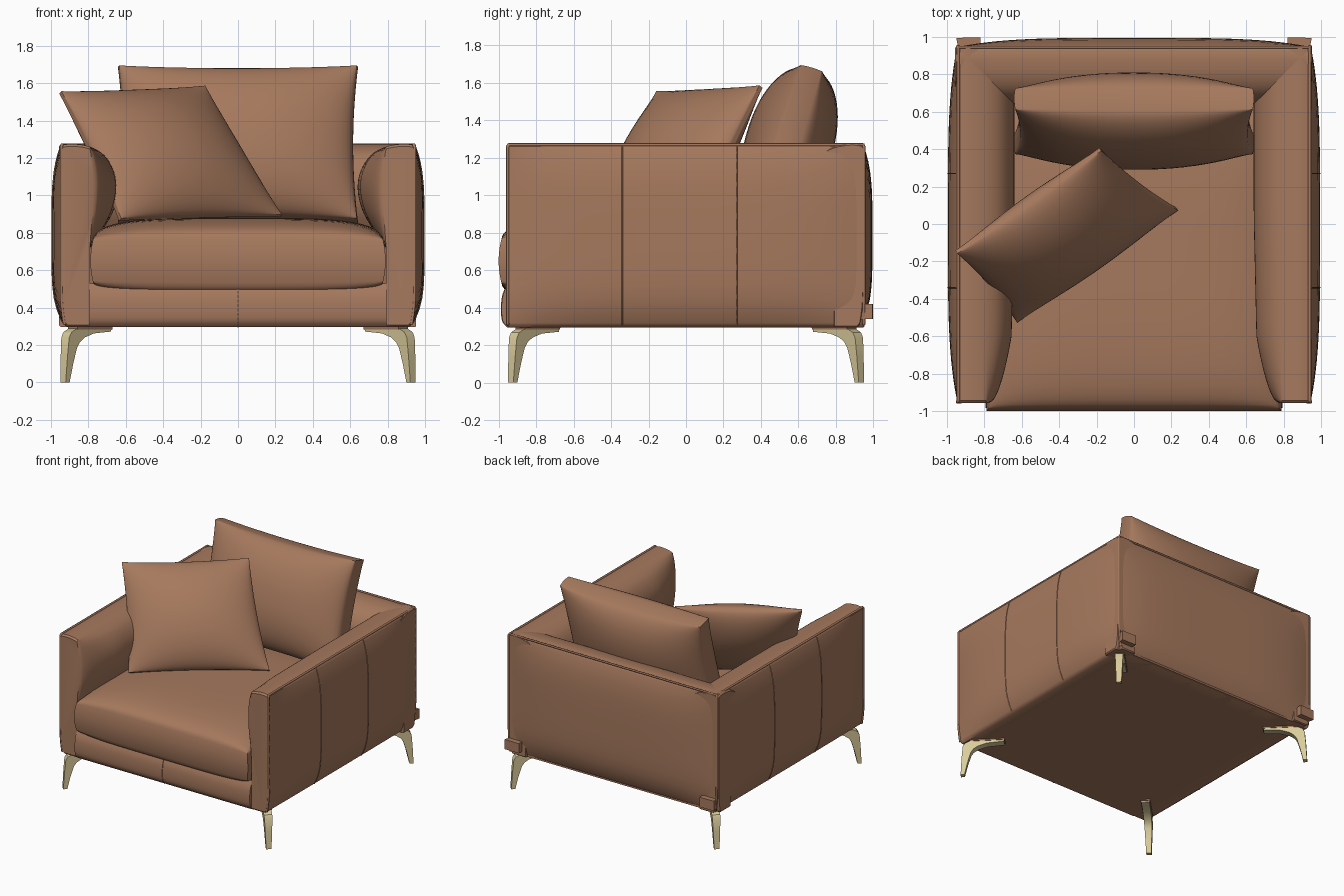
import bpy, bmesh, math
from mathutils import Vector as V

if "Cube" in bpy.data.objects:
    bpy.data.objects.remove(bpy.data.objects["Cube"])


def material(name, rgb):
    m = bpy.data.materials.new(name)
    m.diffuse_color = (*rgb, 1)
    m.use_nodes = True
    m.node_tree.nodes["Principled BSDF"].inputs["Base Color"].default_value = m.diffuse_color
    return m


LEATHER = material("tan leather", (0.38, 0.19, 0.11))
BRASS = material("pale brass", (0.70, 0.60, 0.33))


def finish(name, bm, mat, angle=38):
    bmesh.ops.recalc_face_normals(bm, faces=bm.faces)
    me = bpy.data.meshes.new(name)
    bm.to_mesh(me)
    bm.free()
    me.materials.append(mat)
    ob = bpy.data.objects.new(name, me)
    bpy.context.collection.objects.link(ob)
    bpy.ops.object.select_all(action='DESELECT')
    ob.select_set(True)
    bpy.context.view_layer.objects.active = ob
    bpy.ops.object.shade_smooth_by_angle(angle=math.radians(angle))
    return ob


def loft(name, rings, mat, angle=38):
    """Skin a list of equal closed rings and cap both ends."""
    bm = bmesh.new()
    vs = [[bm.verts.new(p) for p in r] for r in rings]
    n = len(vs[0])
    for a, b in zip(vs, vs[1:]):
        for i in range(n):
            j = (i + 1) % n
            bm.faces.new((a[i], a[j], b[j], b[i]))
    bm.faces.new(vs[0])
    bm.faces.new(vs[-1])
    return finish(name, bm, mat, angle)


def smooth_path(pts, n=4):
    """Catmull-Rom curve through 2D points."""
    q = [pts[0]] + pts + [pts[-1]]
    out = []
    for a, b, c, d in zip(q, q[1:], q[2:], q[3:]):
        for k in range(n):
            t = k / n
            out.append(tuple(0.5 * (2 * b[i] + (c[i] - a[i]) * t
                       + (2 * a[i] - 5 * b[i] + 4 * c[i] - d[i]) * t * t
                       + (3 * b[i] - a[i] - 3 * c[i] + d[i]) * t ** 3) for i in (0, 1)))
    return out + [pts[-1]]


def cushion(name, place, normal, edge, bulge, roll=0.0, pinch=0.0, p=2.2, q=0.6):
    """Stuffed panel: place(a, b) gives the mid-surface for a, b in -1..1."""
    bm = bmesh.new()
    bmesh.ops.create_cube(bm, size=2)
    bmesh.ops.subdivide_edges(bm, edges=bm.edges[:], cuts=27, use_grid_fill=True)
    for v in bm.verts:
        a, b, c = v.co
        a, b = math.sin(a * math.pi / 2), math.sin(b * math.pi / 2)
        fill = max(0.0, (1 - abs(a) ** p) * (1 - abs(b) ** p)) ** q
        grow = 1 + roll * (1 - c * c)
        pos = place(a * grow * (1 - pinch * (1 - b * b)), b * grow * (1 - pinch * (1 - a * a)))
        v.co = pos + normal * c * (edge + bulge * fill)
    return finish(name, bm, LEATHER, 45)


def seam(name, pts, r=0.006):
    cu = bpy.data.curves.new(name, 'CURVE')
    cu.dimensions = '3D'
    cu.bevel_depth = r
    cu.bevel_resolution = 1
    sp = cu.splines.new('POLY')
    sp.points.add(len(pts) - 1)
    for s, p in zip(sp.points, pts):
        s.co = (*p, 1)
    cu.materials.append(LEATHER)
    ob = bpy.data.objects.new(name, cu)
    bpy.context.collection.objects.link(ob)


# Shared padded wall section: (distance from centre, height)
INNER = smooth_path([(.79, .72), (.72, .82), (.665, .92), (.64, 1.03), (.655, 1.13),
                     (.71, 1.215), (.79, 1.26), (.88, 1.275), (.935, 1.27)])
ZS = [1.26 - 0.95 * (1 - math.cos(math.pi * i / 16)) / 2 for i in range(17)]


def outer(t, z):
    """Outside face bows out in both directions."""
    edge = .945 - .02 * max(0, (.5 - z) / .2) ** 2
    return edge + .05 * max(0, 1 - abs(t / .95) ** 4) * max(0, 1 - abs((z - .785) / .485) ** 4)


def wall_ring(t, front_taper, shrink=1.0):
    k = 1.0
    if front_taper:
        dist = max(0.0, t + .955)
        k = min(1, .1 + .75 * math.sqrt(min(1, dist / .35)) + .15 * min(1, dist))
    ring = [(.79, .295)] + [(.79 - (.79 - d) * k if d < .79 else d, z) for d, z in INNER]
    ring += [(outer(t, z), z) for z in ZS] + [(.91, .295)]
    return [(.87 + (d - .87) * shrink, .78 + (z - .78) * shrink) for d, z in ring]


STEPS = [-math.cos(math.pi * i / 32) * .945 for i in range(33)]
STATIONS = [(-.958, .975)] + [(t, 1) for t in STEPS] + [(.953, .985)]

# Arms with their piping and panel seams
for s, side in ((1, "right"), (-1, "left")):
    loft(side + "_arm", [[V((s * d, t, z)) for d, z in wall_ring(t, True, k)]
                         for t, k in STATIONS], LEATHER)
    edge_line = [(s * outer(-.95, z), -.952, z) for z in reversed(ZS)]
    edge_line += [(s * .94, t, 1.27) for t in STEPS]
    edge_line += [(s * outer(.95, z), .948, z) for z in ZS]
    seam(side + "_arm_piping", edge_line, .009)
    for y in (-.34, .27):
        seam(side + "_side_seam", [(s * outer(y, z), y, z) for z in ZS], .004)

# Back wall
loft("back_wall", [[V((t, d, z)) for d, z in wall_ring(t, False, k)] for t, k in STATIONS], LEATHER)
seam("back_piping", [(t, .945, 1.27) for t in STEPS], .008)

# Base rail under the seat
RAIL = smooth_path([(-.95, .295), (-.978, .33), (-.984, .40), (-.976, .47), (-.95, .528)], 3)
loft("base", [[V((x, y, z)) for y, z in RAIL + [(.93, .528), (.93, .295)]]
              for x in (-.795, .795)], LEATHER)
seam("base_center_seam", [(0, y, z) for y, z in RAIL], .004)

# Seat cushion
cushion("seat_cushion", lambda a, b: V((a * .775, -.165 + b * .82, .65)), V((0, 0, 1)),
        .115, .115, roll=.018, p=4, q=.45)

# Leaning back cushion
up = V((0, .24, .82)).normalized()
cushion("back_cushion", lambda a, b: V((a * .635, .55, 1.27)) + up * (b * .425),
        V((0, -up.z, up.y)), .06, .175, roll=.01, pinch=.04)

# Throw pillow, tipped against the left arm
TL, TR = V((-.95, -.15, 1.55)), V((-.18, .40, 1.58))
BL, BR = V((-.63, -.52, .87)), V((.23, .08, .89))


def pillow_point(a, b):
    u, w = (a + 1) / 2, (b + 1) / 2
    return BL.lerp(BR, u).lerp(TL.lerp(TR, u), w)


cushion("throw_pillow", pillow_point, (TR - TL).cross(TL - BL).normalized(),
        .012, .17, pinch=.035, p=2, q=.65)

# Splayed legs on the diagonals, with mounts, and tags at the rear corners
LEG = [(1.323, 0), (1.293, 0), (1.27, .10), (1.245, .185), (1.225, .215), (1.19, .24), (1.12, .262),
       (.99, .272), (.99, .288), (1.25, .288), (1.29, .268), (1.306, .24), (1.315, .14)]
MOUNT = [(.985, .284), (1.25, .284), (1.25, .30), (.985, .30)]
R2 = math.sqrt(.5)
for sx, h in ((1, "right"), (-1, "left")):
    for sy, f in ((1, "back"), (-1, "front")):
        along, across = V((sx * R2, sy * R2, 0)), V((-sy * R2, sx * R2, 0))
        for part, prof, mat, extra in (("leg", LEG, BRASS, 0), ("leg_mount", MOUNT, LEATHER, .004)):
            loft(f"{f}_{h}_{part}",
                 [[along * d + across * (e * (.02 + extra + .012 * z / .29)) + V((0, 0, z))
                   for d, z in prof] for e in (-1, 1)], mat, 30)
    loft(h + "_rear_tag", [[V((sx * x, y, z)) for x, y in
                            ((.82, .95), (.94, .94), (.95, .995), (.82, .998))]
                           for z in (.34, .42)], LEATHER, 30)
